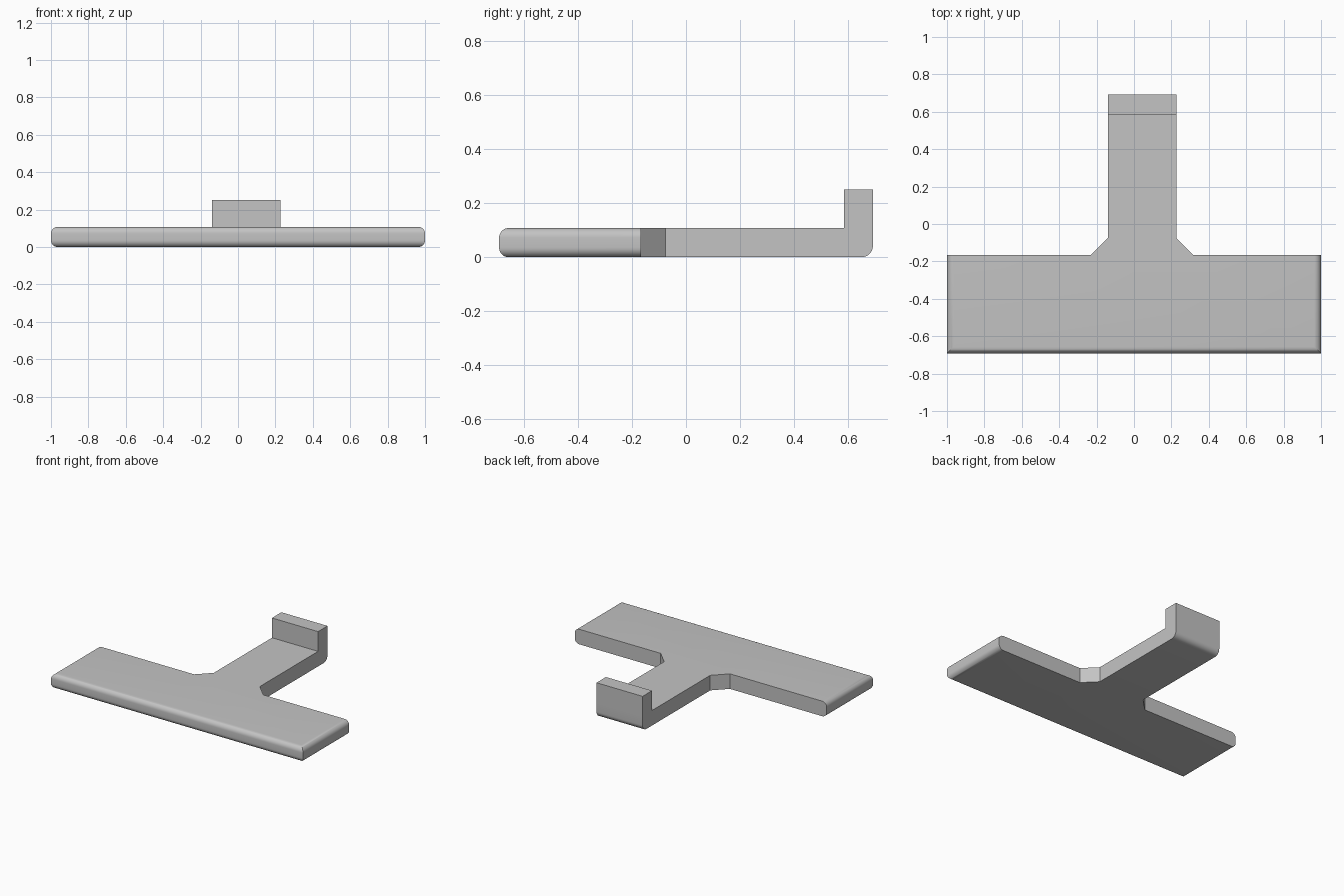
import bpy
import bmesh
import math

cube = bpy.data.objects.get("Cube")
if cube:
    bpy.data.objects.remove(cube, do_unlink=True)

THICK, LIP_TOP = 0.108, 0.25
FRONT, BACK, LIP_Y = -0.692, 0.692, 0.585

# One flat colour
grey = bpy.data.materials.new("light grey")
grey.use_nodes = True
colour = (0.55, 0.55, 0.55, 1)
grey.diffuse_color = colour
grey.node_tree.nodes["Principled BSDF"].inputs["Base Color"].default_value = colour

# T-shaped plate with chamfered inner corners
outline = [(-1, FRONT), (1, FRONT), (1, -0.167), (0.318, -0.167),
           (0.226, -0.075), (0.226, BACK), (-0.14, BACK), (-0.14, -0.075),
           (-0.232, -0.167), (-1, -0.167)]
bm = bmesh.new()
base = bm.faces.new([bm.verts.new((x, y, 0)) for x, y in outline])
grown = bmesh.ops.extrude_face_region(bm, geom=[base], use_keep_orig=True)["geom"]
bmesh.ops.translate(bm, vec=(0, 0, THICK),
                    verts=[g for g in grown if isinstance(g, bmesh.types.BMVert)])

# Upturned lip at the end of the stem
bmesh.ops.bisect_plane(bm, geom=bm.verts[:] + bm.edges[:] + bm.faces[:],
                       plane_co=(0, LIP_Y, 0), plane_no=(0, 1, 0))
top = [f for f in bm.faces if all(v.co.z > THICK - 0.001 and v.co.y > LIP_Y - 0.001
                                  for v in f.verts)]
lip = bmesh.ops.extrude_discrete_faces(bm, faces=top)["faces"]
for v in lip[0].verts:
    v.co.z = LIP_TOP
bmesh.ops.dissolve_limit(bm, angle_limit=math.radians(1),
                         verts=bm.verts[:], edges=bm.edges[:])
bmesh.ops.recalc_face_normals(bm, faces=bm.faces[:])


def round_edges(test, radius):
    edges = [e for e in bm.edges if all(test(v.co) for v in e.verts)
             and abs(e.verts[0].co.z - e.verts[1].co.z) < 0.001]
    bmesh.ops.bevel(bm, geom=edges, offset=radius, offset_type="OFFSET",
                    segments=8, profile=0.5, affect="EDGES")


# Rounded plate ends and rounded outer bend of the lip
round_edges(lambda c: abs(c.x) > 0.999, 0.036)
round_edges(lambda c: c.y > BACK - 0.001 and c.z < 0.001, 0.042)

mesh = bpy.data.meshes.new("bracket_plate")
bm.to_mesh(mesh)
bm.free()
mesh.materials.append(grey)
plate = bpy.data.objects.new("bracket_plate", mesh)
bpy.context.collection.objects.link(plate)

bpy.ops.object.select_all(action="DESELECT")
plate.select_set(True)
bpy.context.view_layer.objects.active = plate
bpy.ops.object.shade_smooth_by_angle(angle=math.radians(30))
